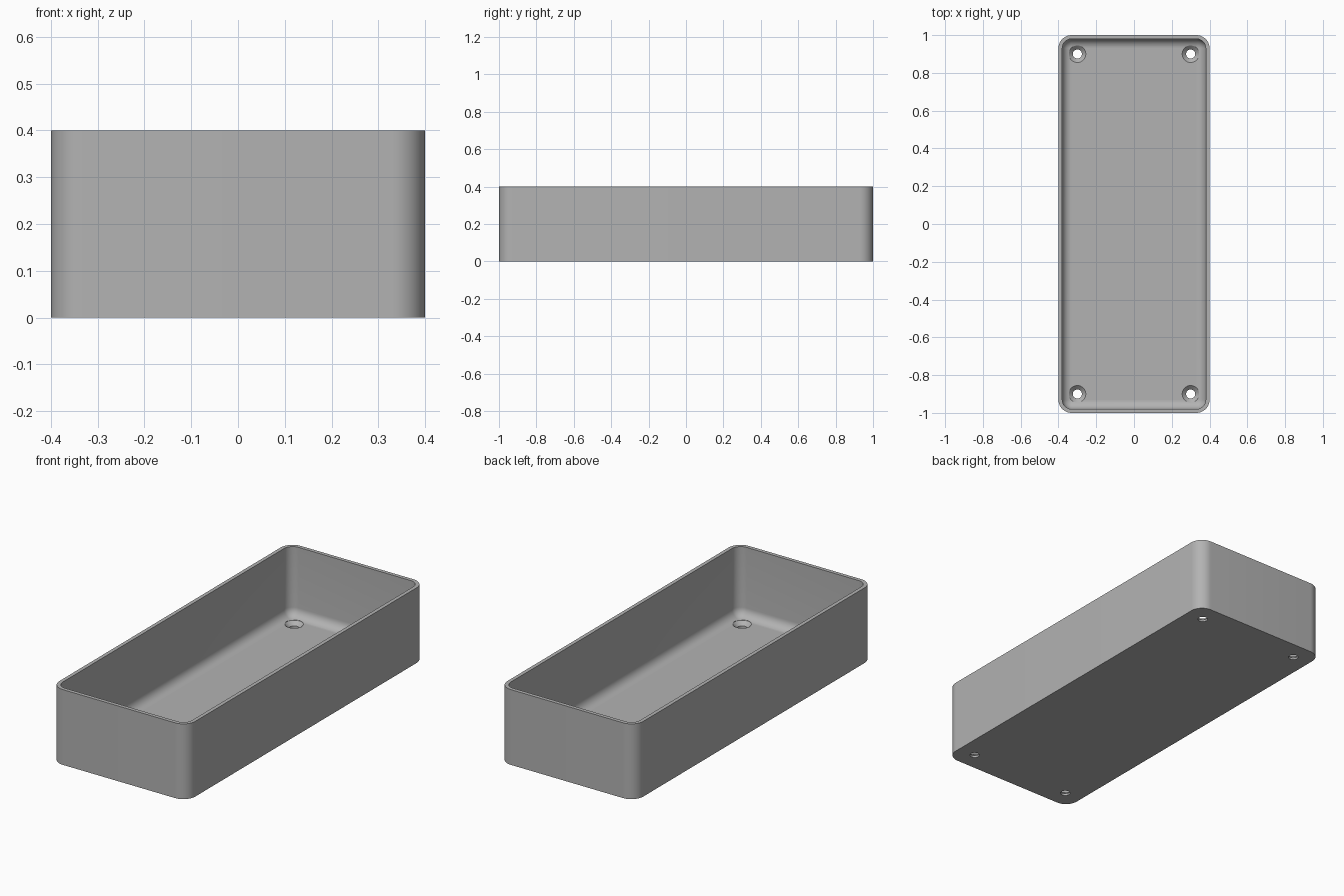
import bpy, bmesh
from math import sin, cos, pi, radians

cube = bpy.data.objects.get("Cube")
if cube:
    bpy.data.objects.remove(cube)

HALF_X, HALF_Y, HEIGHT = 0.4, 1.0, 0.4
CORNER, WALL, FLOOR, FILLET = 0.07, 0.02, 0.03, 0.048
STEPS = 12

grey = bpy.data.materials.new("plain grey")
grey.use_nodes = True
colour = (0.45, 0.45, 0.45, 1)
grey.diffuse_color = colour
grey.node_tree.nodes["Principled BSDF"].inputs["Base Color"].default_value = colour


def ring(bm, inset, z):
    """Rounded rectangle of vertices, inset from the outer wall."""
    r = CORNER - inset
    verts = []
    for q, (sx, sy) in enumerate([(1, 1), (-1, 1), (-1, -1), (1, -1)]):
        for i in range(STEPS + 1):
            a = (q + i / STEPS) * pi / 2
            verts.append(bm.verts.new((sx * (HALF_X - CORNER) + r * cos(a),
                                       sy * (HALF_Y - CORNER) + r * sin(a), z)))
    return verts


def circle(bm, x, y, r, z, n=48):
    return [bm.verts.new((x + r * cos(2 * pi * i / n), y + r * sin(2 * pi * i / n), z))
            for i in range(n)]


def loft(bm, rings):
    """Skin a stack of rings and cap both ends."""
    for a, b in zip(rings, rings[1:]):
        for i in range(len(a)):
            j = (i + 1) % len(a)
            bm.faces.new((a[i], a[j], b[j], b[i]))
    bm.faces.new(rings[0][::-1])
    bm.faces.new(rings[-1])


def finish(bm, name):
    bmesh.ops.recalc_face_normals(bm, faces=bm.faces)
    mesh = bpy.data.meshes.new(name)
    bm.to_mesh(mesh)
    bm.free()
    mesh.materials.append(grey)
    obj = bpy.data.objects.new(name, mesh)
    bpy.context.collection.objects.link(obj)
    return obj


# Open tray: outer wall, flat rim, inner wall, rounded fillet into the floor
bm = bmesh.new()
section = [(0, 0), (0, HEIGHT), (WALL, HEIGHT)]
for i in range(9):
    a = i / 8 * pi / 2
    section.append((WALL + FILLET * (1 - cos(a)), FLOOR + FILLET * (1 - sin(a))))
loft(bm, [ring(bm, d, z) for d, z in section])
tray = finish(bm, "tray")

# Countersunk screw holes near the four corners
bm = bmesh.new()
hole = [(0.024, -0.05), (0.024, 0.01), (0.045, FLOOR), (0.045, 0.1)]
for x in (-0.3, 0.3):
    for y in (-0.9, 0.9):
        loft(bm, [circle(bm, x, y, r, z) for r, z in hole])
cutter = finish(bm, "screw_hole_cutter")
cutter.hide_render = True

cut = tray.modifiers.new("screw holes", "BOOLEAN")
cut.operation = "DIFFERENCE"
cut.solver = "EXACT"
cut.object = cutter

bpy.ops.object.select_all(action="DESELECT")
tray.select_set(True)
bpy.context.view_layer.objects.active = tray
bpy.ops.object.modifier_apply(modifier=cut.name)
bpy.data.objects.remove(cutter)
bpy.ops.object.shade_smooth_by_angle(angle=radians(30))
